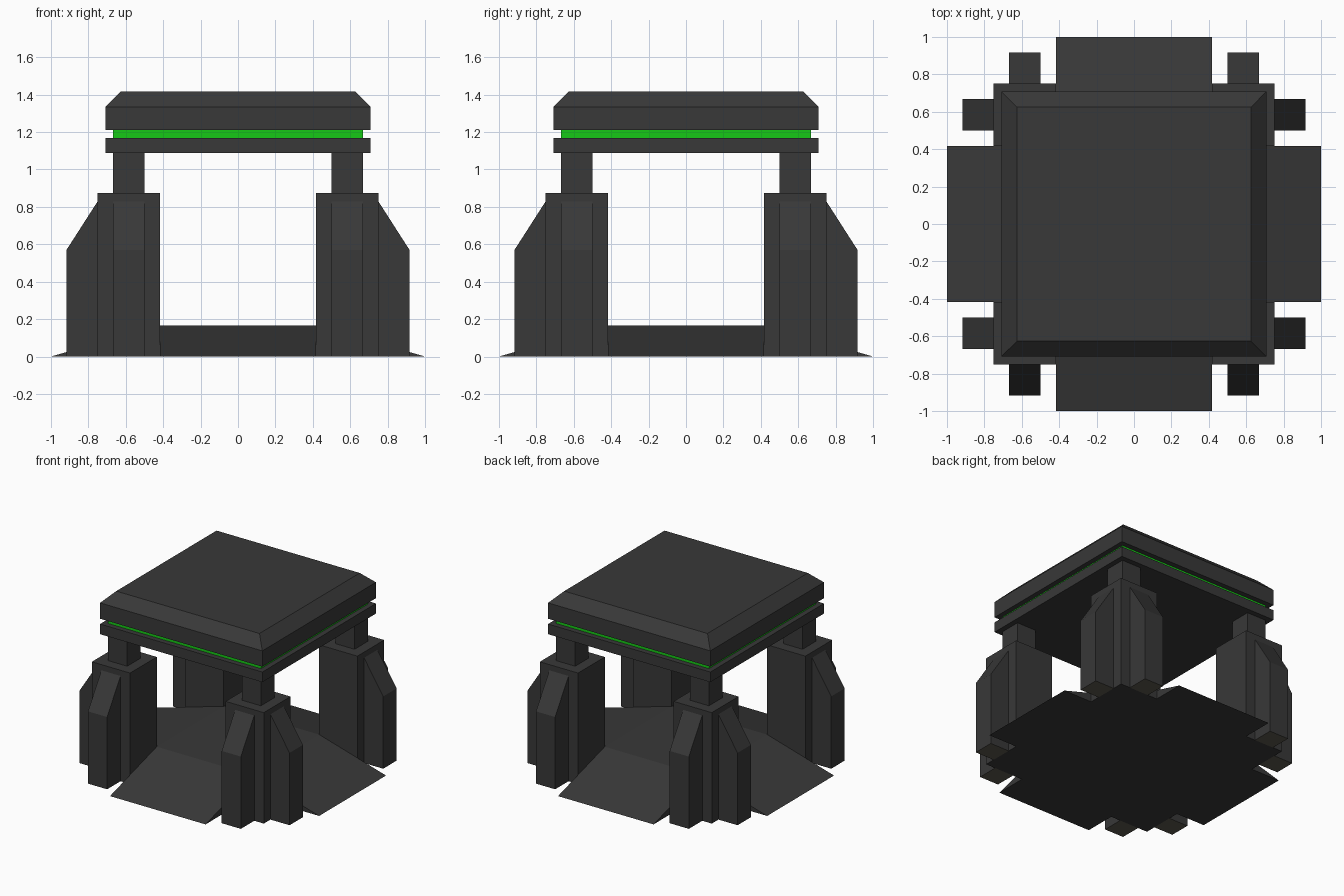
import bpy, bmesh, math
from mathutils import Matrix, Vector

if "Cube" in bpy.data.objects:
    bpy.data.objects.remove(bpy.data.objects["Cube"])


def material(name, rgb):
    m = bpy.data.materials.new(name)
    m.diffuse_color = (*rgb, 1)
    m.use_nodes = True
    m.node_tree.nodes["Principled BSDF"].inputs["Base Color"].default_value = m.diffuse_color
    return m


DARK = material("dark grey", (0.040, 0.040, 0.040))
GREEN = material("bright green", (0.008, 0.58, 0.008))
BROWN = material("brown grey", (0.105, 0.098, 0.075))


def finish(name, bm, *mats):
    bmesh.ops.recalc_face_normals(bm, faces=bm.faces)
    me = bpy.data.meshes.new(name)
    bm.to_mesh(me)
    bm.free()
    for m in mats:
        me.materials.append(m)
    ob = bpy.data.objects.new(name, me)
    bpy.context.collection.objects.link(ob)
    return ob


def add_box(bm, lo, hi):
    lo, hi = Vector(lo), Vector(hi)
    mat = Matrix.Translation((lo + hi) / 2) @ Matrix.Diagonal((*(hi - lo), 1))
    return bmesh.ops.create_cube(bm, size=1, matrix=mat)["verts"]


def add_prism(bm, profile, w0, w1, turn=0):
    """Profile in (x, z), extruded along y from w0 to w1, turned about z."""
    rot = Matrix.Rotation(turn, 4, 'Z')
    face = bm.faces.new([bm.verts.new(rot @ Vector((x, w0, z))) for x, z in profile])
    ext = bmesh.ops.extrude_face_region(bm, geom=[face], use_keep_orig=True)["geom"]
    bmesh.ops.translate(bm, vec=rot @ Vector((0, w1 - w0, 0)),
                        verts=[v for v in ext if isinstance(v, bmesh.types.BMVert)])


def add_slab(name, half, z0, z1, mat):
    bm = bmesh.new()
    add_box(bm, (-half, -half, z0), (half, half, z1))
    return finish(name, bm, mat)


IN, OUT, H = 0.417, 0.75, 0.167

# floor platform with a ramp on all four sides
bm = bmesh.new()
add_prism(bm, [(-1, 0), (1, 0), (IN, H), (-IN, H)], -IN, IN)
for turn in (math.pi / 2, -math.pi / 2):
    add_prism(bm, [(IN, 0), (1, 0), (IN, H)], -IN, IN, turn)
finish("floor_with_ramps", bm, DARK)

# four corner legs: pillar, upper post and two sloped buttresses each
for i, corner in enumerate(("back_right", "back_left", "front_left", "front_right")):
    a = i * math.pi / 2
    rot = Matrix.Rotation(a, 4, 'Z')

    bm = bmesh.new()
    add_box(bm, (IN, IN, 0), (OUT, OUT, 0.875))
    bm.transform(rot)
    finish(corner + "_pillar", bm, DARK)

    bm = bmesh.new()
    add_box(bm, (0.5, 0.5, 0.875), (0.667, 0.667, 1.09))
    bm.transform(rot)
    finish(corner + "_post", bm, DARK)

    bm = bmesh.new()
    side = [(OUT, 0), (0.917, 0), (0.917, 0.57), (OUT, 0.83)]
    add_prism(bm, side, 0.5, 0.667, a)
    add_prism(bm, side, -0.667, -0.5, a + math.pi / 2)
    for f in bm.faces:  # underside has its own colour
        f.material_index = int(max(v.co.z for v in f.verts) < 0.001)
    finish(corner + "_buttresses", bm, DARK, BROWN)

# roof: lower plate, glowing strip, chamfered cap
add_slab("roof_lower_plate", 0.708, 1.088, 1.168, DARK)
add_slab("glow_strip", 0.667, 1.168, 1.21, GREEN)
bm = bmesh.new()
add_box(bm, (-0.708, -0.708, 1.21), (0.708, 0.708, 1.335))
top = max(bm.faces, key=lambda f: f.calc_center_median().z)
new = bmesh.ops.extrude_face_region(bm, geom=[top])["geom"]
bmesh.ops.delete(bm, geom=[f for f in [top] if f.is_valid], context='FACES_ONLY')
for v in (g for g in new if isinstance(g, bmesh.types.BMVert)):
    v.co.x *= 0.625 / 0.708
    v.co.y *= 0.625 / 0.708
    v.co.z = 1.418
finish("roof_cap", bm, DARK)
